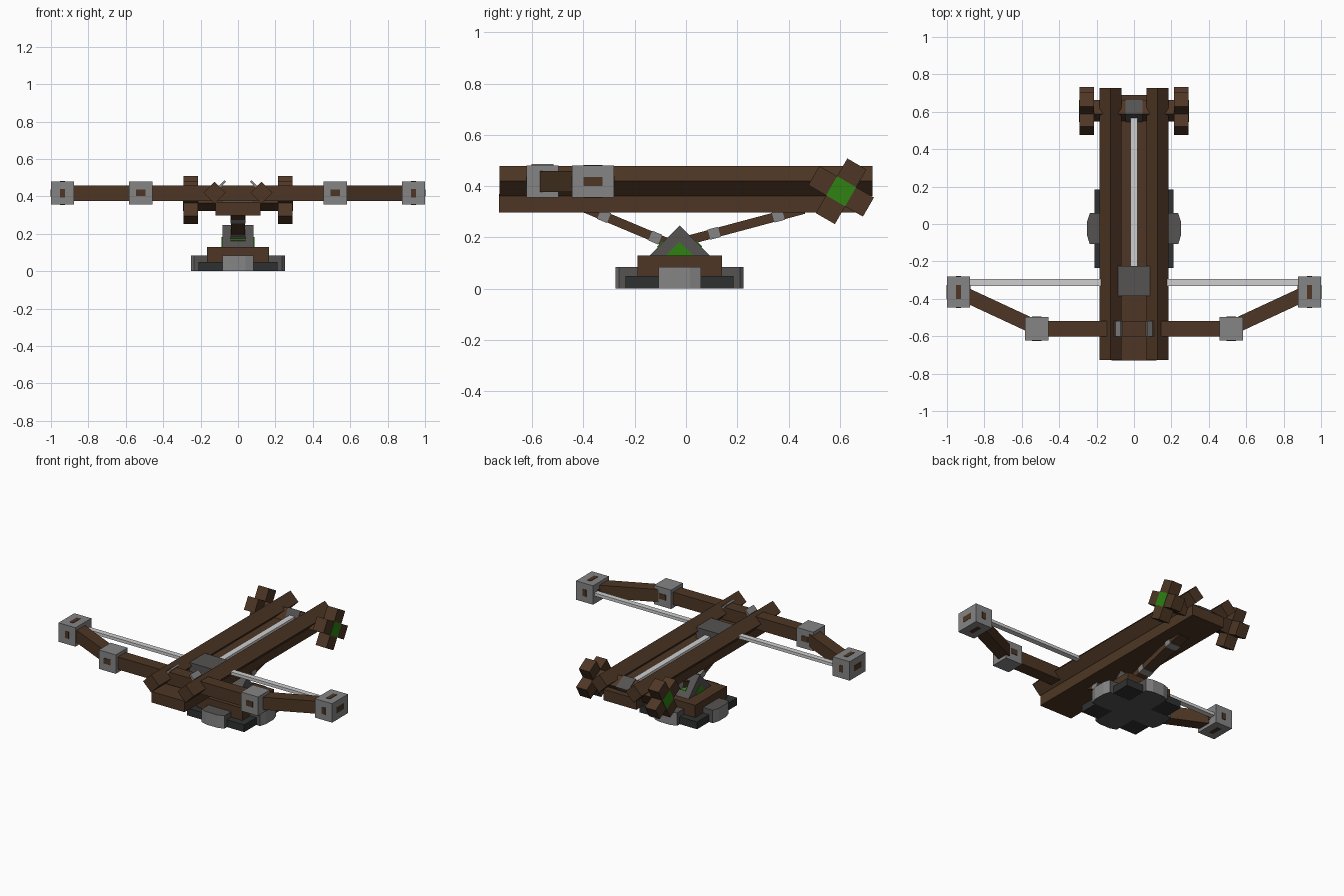
import bpy, bmesh, math
from mathutils import Matrix, Vector

if "Cube" in bpy.data.objects:
    bpy.data.objects.remove(bpy.data.objects["Cube"])


def material(name, r, g, b):
    m = bpy.data.materials.new(name)
    m.diffuse_color = (r, g, b, 1)
    m.use_nodes = True
    m.node_tree.nodes["Principled BSDF"].inputs["Base Color"].default_value = m.diffuse_color
    return m


WOOD = material("brown_wood", 0.075, 0.037, 0.018)
STEEL = material("steel_grey", 0.235, 0.235, 0.235)
IRON = material("dark_iron", 0.092, 0.084, 0.084)
SLATE = material("base_charcoal", 0.028, 0.03, 0.03)
CORD = material("pale_cord", 0.62, 0.62, 0.62)
GREEN = material("green_inlay", 0.028, 0.22, 0.006)


def finish(name, bm, *mats):
    me = bpy.data.meshes.new(name)
    bm.normal_update()
    bm.to_mesh(me)
    bm.free()
    for m in mats:
        me.materials.append(m)
    ob = bpy.data.objects.new(name, me)
    bpy.context.collection.objects.link(ob)
    return ob


def box(name, center, size, mat, angle=0, axis='X'):
    bm = bmesh.new()
    bmesh.ops.create_cube(bm, size=1)
    bm.transform(Matrix.Translation(center) @ Matrix.Rotation(math.radians(angle), 4, axis)
                 @ Matrix.Diagonal((*size, 1)))
    return finish(name, bm, mat)


def foot(name, turn):
    """Bar crossing the base with shallow faceted steel ends."""
    half = [(0.25, -0.04), (0.25, 0.04), (0.236, 0.083)]
    pts = [(0.236, -0.083)] + half
    pts += [(-x, -y) for x, y in pts]
    bm = bmesh.new()
    f = bm.faces.new([bm.verts.new((x, y, 0)) for x, y in pts])
    r = bmesh.ops.extrude_face_region(bm, geom=[f])
    for v in r['geom']:
        if isinstance(v, bmesh.types.BMVert):
            v.co.z = 0.085
    bmesh.ops.recalc_face_normals(bm, faces=bm.faces)
    bm.normal_update()
    for f in bm.faces:
        f.material_index = 1 if abs(f.normal.x) > 0.5 else 0
    bm.transform(Matrix.Translation((0, -0.025, 0)) @ Matrix.Rotation(math.radians(turn), 4, 'Z'))
    return finish(name, bm, IRON, STEEL)


# Base: plate, crossing feet, wooden block
box("base_plate", (0, -0.025, 0.025), (0.42, 0.42, 0.048), SLATE)
foot("foot_bar_side", 0)
foot("foot_bar_front", 90)
box("base_block", (0, -0.025, 0.089), (0.33, 0.33, 0.082), WOOD)

# Pivot block with inlay on both cheeks
box("pivot_block", (0, -0.025, 0.13), (0.166, 0.165, 0.165), IRON, 45)
for s in (-1, 1):
    box("pivot_inlay", (s * 0.084, -0.025, 0.13), (0.006, 0.075, 0.075), GREEN, 45)
    # small inlays below the struts
    box("pivot_front_inlay", (0, -0.025 + s * 0.076, 0.172), (0.08, 0.028, 0.006), GREEN, -45 * s)


# Struts with metal bands
def strut(name, a, b, bands):
    a, b = Vector((0, *a)), Vector((0, *b))
    d = b - a
    ang = math.degrees(math.atan2(d.z, d.y))
    box(name, (a + b) / 2, (0.074, d.length, 0.036), WOOD, ang)
    for y in bands:
        p = a + d * ((y - a.y) / d.y)
        box(name + "_band", p, (0.08, 0.042, 0.041), STEEL, ang)


strut("front_strut", (0.0, 0.149), (-0.40, 0.317), (-0.12, -0.32))
strut("rear_strut", (0.0, 0.187), (0.46, 0.310), (0.11, 0.36))

# Stock: flat beam and two diamond rails
box("stock_beam", (0, -0.02, 0.334), (0.24, 1.42, 0.072), WOOD)
for s in (-1, 1):
    box("rail", (s * 0.126, 0, 0.42), (0.083, 1.455, 0.083), WOOD, 45, 'Y')
    # bracket on the inner slope where the bow crosses
    box("rail_bracket", (s * 0.103, -0.56, 0.447), (0.098, 0.085, 0.012), STEEL, -45 * -s, 'Y')

# Slider and draw cord
box("slider", (0, -0.305, 0.405), (0.17, 0.16, 0.07), IRON)
box("draw_cord", (0, 0.17, 0.392), (0.04, 0.80, 0.03), CORD)
box("bow_string", (0, -0.313, 0.418), (1.78, 0.036, 0.02), CORD)

# Bow: centre bar, angled arms, metal joints with pegs
box("bow_bar", (0, -0.56, 0.418), (1.06, 0.082, 0.083), WOOD)
for s in (-1, 1):
    a, b = Vector((s * 0.51, -0.56, 0.418)), Vector((s * 0.93, -0.365, 0.418))
    d = b - a
    box("bow_arm", (a + b) / 2, (d.length, 0.078, 0.083), WOOD,
        math.degrees(math.atan2(d.y, d.x)), 'Z')
    box("bow_joint", (s * 0.52, -0.56, 0.418), (0.124, 0.124, 0.125), STEEL)
    box("joint_peg", (s * 0.52, -0.56, 0.42), (0.05, 0.13, 0.036), WOOD)
    tip = (s * 0.938, -0.363, 0.418)
    box("bow_tip", tip, (0.124, 0.165, 0.125), STEEL)
    box("tip_peg_side", tip, (0.128, 0.075, 0.036), WOOD)
    box("tip_peg_front", tip, (0.027, 0.170, 0.045), WOOD)
    box("tip_peg_top", tip, (0.027, 0.075, 0.130), WOOD)

# Winch: axle, sleeve and cross handles
WY, WZ, TILT = 0.605, 0.38, -30
box("winch_axle", (0, WY, WZ), (0.46, 0.085, 0.085), WOOD, TILT)
box("winch_sleeve", (0, WY, WZ), (0.09, 0.094, 0.094), IRON, TILT)
for s in (-1, 1):
    c = (s * 0.252, WY, WZ)
    box("handle_bar", c, (0.078, 0.086, 0.246), WOOD, TILT)
    box("handle_cross_bar", c, (0.077, 0.246, 0.086), WOOD, TILT)
    box("handle_inlay", (s * 0.290, WY, WZ), (0.006, 0.086, 0.086), GREEN, TILT)
